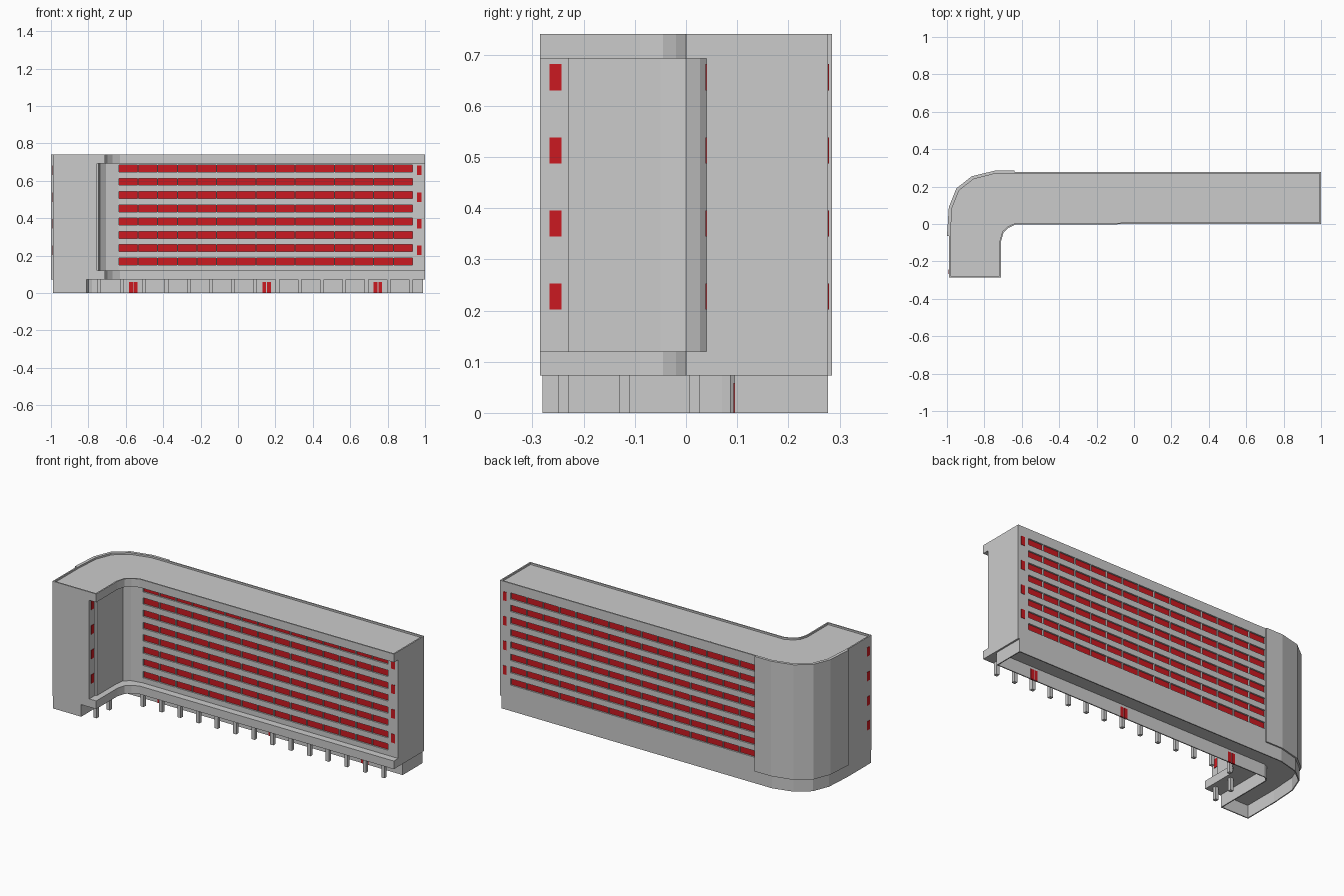
import bpy, bmesh

if "Cube" in bpy.data.objects:
    bpy.data.objects.remove(bpy.data.objects["Cube"])

red = bpy.data.materials.new("red_glazing")
red.diffuse_color = (0.6, 0.01, 0.015, 1)
red.use_nodes = True
red.node_tree.nodes["Principled BSDF"].inputs["Base Color"].default_value = red.diffuse_color


def finish(name, bm, mat=None):
    bmesh.ops.recalc_face_normals(bm, faces=bm.faces)
    me = bpy.data.meshes.new(name)
    bm.to_mesh(me)
    bm.free()
    ob = bpy.data.objects.new(name, me)
    bpy.context.collection.objects.link(ob)
    if mat:
        me.materials.append(mat)
    return ob


def prism(name, pts, z0, z1):
    bm = bmesh.new()
    face = bm.faces.new([bm.verts.new((x, y, z0)) for x, y in pts])
    ext = bmesh.ops.extrude_face_region(bm, geom=[face])
    verts = [g for g in ext["geom"] if isinstance(g, bmesh.types.BMVert)]
    bmesh.ops.translate(bm, vec=(0, 0, z1 - z0), verts=verts)
    return finish(name, bm)


def wall_ring(name, pts, z0, z1, thick):
    # closed upright wall following a counter-clockwise outline, thickened inward
    bm = bmesh.new()
    lo = [bm.verts.new((x, y, z0)) for x, y in pts]
    hi = [bm.verts.new((x, y, z1)) for x, y in pts]
    n = len(pts)
    for i in range(n):
        j = (i + 1) % n
        bm.faces.new((lo[i], lo[j], hi[j], hi[i]))
    me = bpy.data.meshes.new(name)
    bm.to_mesh(me)
    bm.free()
    ob = bpy.data.objects.new(name, me)
    bpy.context.collection.objects.link(ob)
    mod = ob.modifiers.new("thickness", "SOLIDIFY")
    mod.thickness = thick
    mod.offset = -1
    mod.use_even_offset = True
    return ob


def boxes(name, spans, mat=None):
    # each span is (x0, x1, y0, y1, z0, z1)
    bm = bmesh.new()
    for x0, x1, y0, y1, z0, z1 in spans:
        vs = bmesh.ops.create_cube(bm, size=1)["verts"]
        bmesh.ops.scale(bm, vec=(x1 - x0, y1 - y0, z1 - z0), verts=vs)
        bmesh.ops.translate(bm, vec=((x0 + x1) / 2, (y0 + y1) / 2, (z0 + z1) / 2), verts=vs)
    return finish(name, bm, mat)


# Plan outlines (back right -> around the corner -> wing end)
BACK, LEFT, FRONT, RIGHT = 0.277, -0.99, -0.285, 1.0
bend = [(-0.64, BACK), (-0.745, BACK), (-0.862, 0.247), (-0.942, 0.184),
        (-0.98, 0.088), (LEFT, -0.065)]
outer = [(RIGHT, BACK)] + bend + [(LEFT, FRONT)]
slab_inner = [(-0.71, FRONT), (-0.71, -0.09), (-0.697, -0.045), (-0.67, -0.02),
              (-0.63, -0.002), (RIGHT, 0)]
core_inner = [(-0.755, FRONT), (-0.755, -0.23), (-0.745, -0.23), (-0.745, -0.05),
              (-0.738, 0.0), (-0.705, 0.027), (-0.64, 0.04), (RIGHT, 0.04)]

# Upper block: floor slab, recessed core, roof slab and parapet
Z0, Z1, Z2, ZR, ZT = 0.073, 0.12, 0.692, 0.73, 0.74
prism("floor_slab", outer + slab_inner, Z0, Z1)
core = prism("window_core", outer + core_inner, Z1, Z2)
prism("roof_slab", outer + slab_inner, Z2, ZR)
wall_ring("parapet", outer + slab_inner, ZR, ZT, 0.008)

# Raised cladding around the rounded corner
clad = [(-0.64, 0.285), (-0.745, 0.285), (-0.868, 0.255), (-0.95, 0.19),
        (-0.99, 0.09), (-1.0, -0.065)]
prism("corner_cladding", clad + bend[::-1], Z0, ZT)

# Hollow ground floor set back behind the columns
base_outer = [(0.99, BACK)] + bend + [(LEFT, -0.28)]
base_inner = [(-0.81, -0.28), (-0.81, 0.07), (-0.80, 0.087), (-0.78, 0.095), (0.99, 0.095)]
wall_ring("ground_floor_wall", base_outer + base_inner, 0, Z0, 0.006)

# Columns under the overhang
cols = [(-0.62 + 0.1188 * i, 0.017) for i in range(14)] + [(-0.742, -0.24), (-0.742, -0.12)]
h = 0.01
boxes("columns", [(x - h, x + h, y - h, y + h, 0, Z0) for x, y in cols])

# Window grid: sunk openings on front and back with red glazing
grid = [(-0.637 + 0.105 * i, 0.15 + 0.0711 * j) for i in range(15) for j in range(8)]
W, H, D = 0.1, 0.037, 0.01
cuts, panes = [], []
for x, z in grid:
    for face, s in ((0.04, 1), (BACK, -1)):
        a, b = sorted((face - s * 0.02, face + s * D))
        cuts.append((x, x + W, a, b, z, z + H))
        a, b = sorted((face + s * (D - 0.001), face + s * (D + 0.004)))
        panes.append((x, x + W, a, b, z, z + H))
cutter = boxes("window_cutter", cuts)
cutter.hide_render = True
cutter.hide_viewport = True
mod = core.modifiers.new("window_openings", "BOOLEAN")
mod.operation = "DIFFERENCE"
mod.solver = "EXACT"
mod.object = cutter
boxes("window_panes", panes, red)

# Small landing windows at both ends, on all four long walls
e = 0.002
small = []
for k in range(4):
    z = 0.202 + 0.1427 * k
    small += [(0.956, 0.98, 0.04 - e, 0.05, z, z + 0.051),
              (0.956, 0.98, BACK - 0.01, BACK + e, z, z + 0.051),
              (-0.765, -0.755 + e, -0.267, -0.243, z, z + 0.051),
              (LEFT - e, LEFT + 0.01, -0.267, -0.243, z, z + 0.051)]
boxes("landing_windows", small, red)

# Double entrance doors
doors = []
for x in (-0.56, 0.153, 0.748):
    for s in (-0.0125, 0.0125):
        doors.append((x + s - 0.01, x + s + 0.01, 0.092, 0.104, 0, 0.058))
for i, d in enumerate(doors):
    doors[i] = (d[0], d[1], 0.093, 0.103, d[4], d[5])
boxes("entrance_doors", doors, red)
